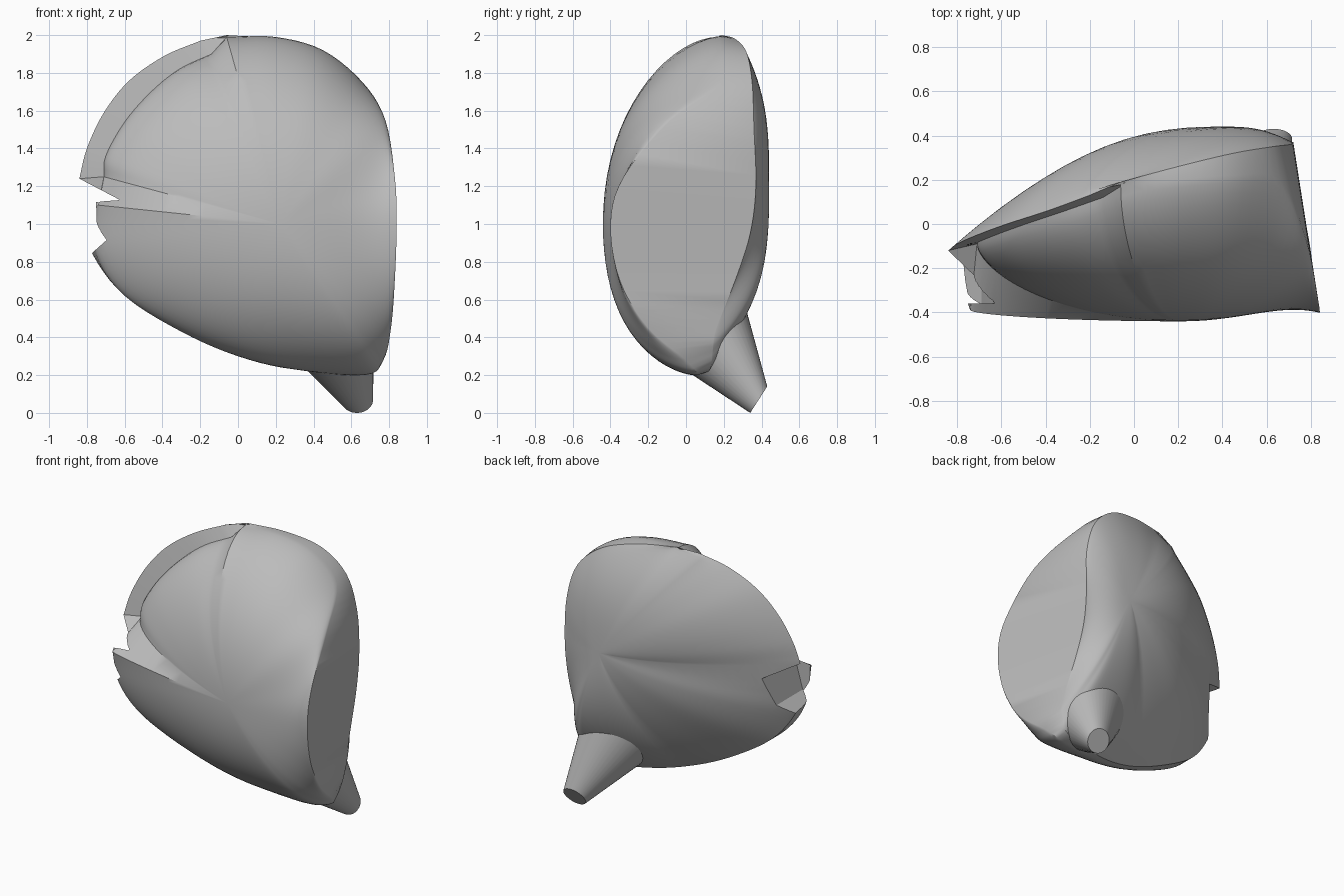
import bpy, bmesh, math
from mathutils import Vector

cube = bpy.data.objects.get("Cube")
if cube:
    bpy.data.objects.remove(cube, do_unlink=True)

grey = bpy.data.materials.new("plain_grey")
grey.use_nodes = True
colour = (0.5, 0.5, 0.5, 1)
grey.diffuse_color = colour
grey.node_tree.nodes["Principled BSDF"].inputs["Base Color"].default_value = colour

# Each station pairs a point on the front edge with one on the back edge
rim = [
    ((-.71, -.09, 1.25), (-.84, -.12, 1.24)),
    ((-.7, -.08, 1.36), (-.8, -.09, 1.4)),
    ((-.6, -.04, 1.54), (-.71, -.05, 1.59)),
    ((-.46, .01, 1.7), (-.575, 0, 1.76)),
    ((-.31, .06, 1.82), (-.39, .06, 1.89)),
    ((-.14, .12, 1.9), (-.2, .13, 1.97)),
]
shell = [
    ((-.06, .17, 1.99), (-.06, .19, 2)),
    ((.2, .2, 1.99), (.2, .26, 1.98)),
    ((.45, .22, 1.92), (.45, .32, 1.91)),
    ((.66, .2, 1.75), (.63, .35, 1.75)),
    ((.78, -.08, 1.55), (.71, .36, 1.5)),
    ((.83, -.33, 1.25), (.72, .37, 1.2)),
    ((.84, -.4, 1), (.72, .34, .95)),
    ((.83, -.35, .7), (.73, .26, .7)),
    ((.81, -.2, .45), (.75, .16, .45)),
    ((.77, 0, .28), (.74, .14, .33)),
    ((.67, .06, .2), (.66, .12, .22)),
    ((.3, -.02, .23), (.3, .02, .23)),
    ((0, -.07, .3), (0, -.04, .3)),
    ((-.3, -.15, .43), (-.3, -.07, .43)),
    ((-.6, -.24, .62), (-.6, -.12, .62)),
    ((-.75, -.3, .84), (-.77, -.16, .84)),
    ((-.74, -.39, 1.1), (-.83, -.14, 1.05)),
]


def smooth_path(points, steps):
    """Catmull-Rom curve through the points."""
    pts = [Vector(p) for p in points]
    pts = [pts[0] * 2 - pts[1]] + pts + [pts[-1] * 2 - pts[-2]]
    out = []
    for a, b, c, d in zip(pts, pts[1:], pts[2:], pts[3:]):
        for i in range(steps):
            t = i / steps
            out.append(b + (c - a) * t / 2 + (a * 2 - b * 5 + c * 4 - d) * t * t / 2
                       + (b * 3 - a - c * 3 + d) * t ** 3 / 2)
    return out + [pts[-2]]


def edge(side):
    return [p for part in (rim, shell) for p in smooth_path([s[side] for s in part], 5)]


def bridge(bm, a, b):
    for i in range(len(a)):
        j = (i + 1) % len(a)
        bm.faces.new((a[i], a[j], b[j], b[i]))


def dome(bm, outline, centre, height):
    """Rings shrinking from the outline to the centre; returns the outer ring."""
    steps = 18
    outer = previous = [bm.verts.new(p) for p in outline]
    depth = [p.y for p in outline]
    for k in range(1, steps):
        r = math.cos(k / steps * math.pi / 2)
        # Even out the edge depth further in, so no ridges run to the centre
        for _ in range(2 * k):
            depth = [depth[0]] + [(a + 2 * b + c) / 4 for a, b, c in
                                  zip(depth, depth[1:], depth[2:])] + [depth[-1]]
        ring = []
        for p, d in zip(outline, depth):
            q = centre.lerp(p, r)
            q.y = d + (centre.y - d) * height(r, p)
            ring.append(bm.verts.new(q))
        bridge(bm, previous, ring)
        previous = ring
    tip = bm.verts.new(centre)
    for i, v in enumerate(previous):
        bm.faces.new((v, previous[(i + 1) % len(previous)], tip))
    return outer


def back_height(r, p):
    """Fuller towards the wide side and the top, slimmer towards the tip."""
    return 1 - r ** (1.8 + 1.7 * max(0, p.x) + 1.3 * max(0, p.z - 1.24))


def make(bm, name):
    bmesh.ops.recalc_face_normals(bm, faces=bm.faces)
    mesh = bpy.data.meshes.new(name)
    bm.to_mesh(mesh)
    bm.free()
    obj = bpy.data.objects.new(name, mesh)
    bpy.context.collection.objects.link(obj)
    mesh.materials.append(grey)
    return obj


def activate(obj):
    bpy.ops.object.select_all(action='DESELECT')
    obj.select_set(True)
    bpy.context.view_layer.objects.active = obj


# Body: bulging front and back, joined by the side wall
bm = bmesh.new()
front = dome(bm, edge(0), Vector((.22, -.44, 1)), lambda r, p: (1 - r * r) ** .6)
back = dome(bm, edge(1), Vector((.4, .44, 1.2)), back_height)
bridge(bm, front, back)
body = make(bm, "body_shell")

# V-shaped notch cut into the narrow side
profile = [(-1, 1.3), (-.84, 1.24), (-.63, 1.13), (-.69, .92), (-.78, .84), (-1, .8)]
bm = bmesh.new()
ends = [[bm.verts.new((x, y, z)) for x, z in profile] for y in (-.36, .4)]
bridge(bm, *ends)
for ring in ends:
    bm.faces.new(ring)
cutter = make(bm, "notch_cutter")
cutter.hide_render = True
activate(body)
cut = body.modifiers.new("notch", 'BOOLEAN')
cut.operation = 'DIFFERENCE'
cut.solver = 'EXACT'
cut.object = cutter
bpy.ops.object.modifier_apply(modifier=cut.name)
bpy.data.objects.remove(cutter, do_unlink=True)
bpy.ops.object.shade_smooth_by_angle(angle=math.radians(32))

# Stem: tapered spout leaving the lower back corner
bm = bmesh.new()
rings = []
for centre, across, up in (
        (Vector((.46, .12, .47)), .26, Vector((0, .16, .22))),
        (Vector((.63, .385, .07)), .085, Vector((0, .045, .07)))):
    angles = [2 * math.pi * i / 40 for i in range(40)]
    rings.append([bm.verts.new(centre + Vector((across * math.cos(a), 0, 0)) + up * math.sin(a))
                  for a in angles])
bridge(bm, *rings)
for ring in rings:
    bm.faces.new(ring)
activate(make(bm, "stem"))
bpy.ops.object.shade_smooth_by_angle(angle=math.radians(40))
